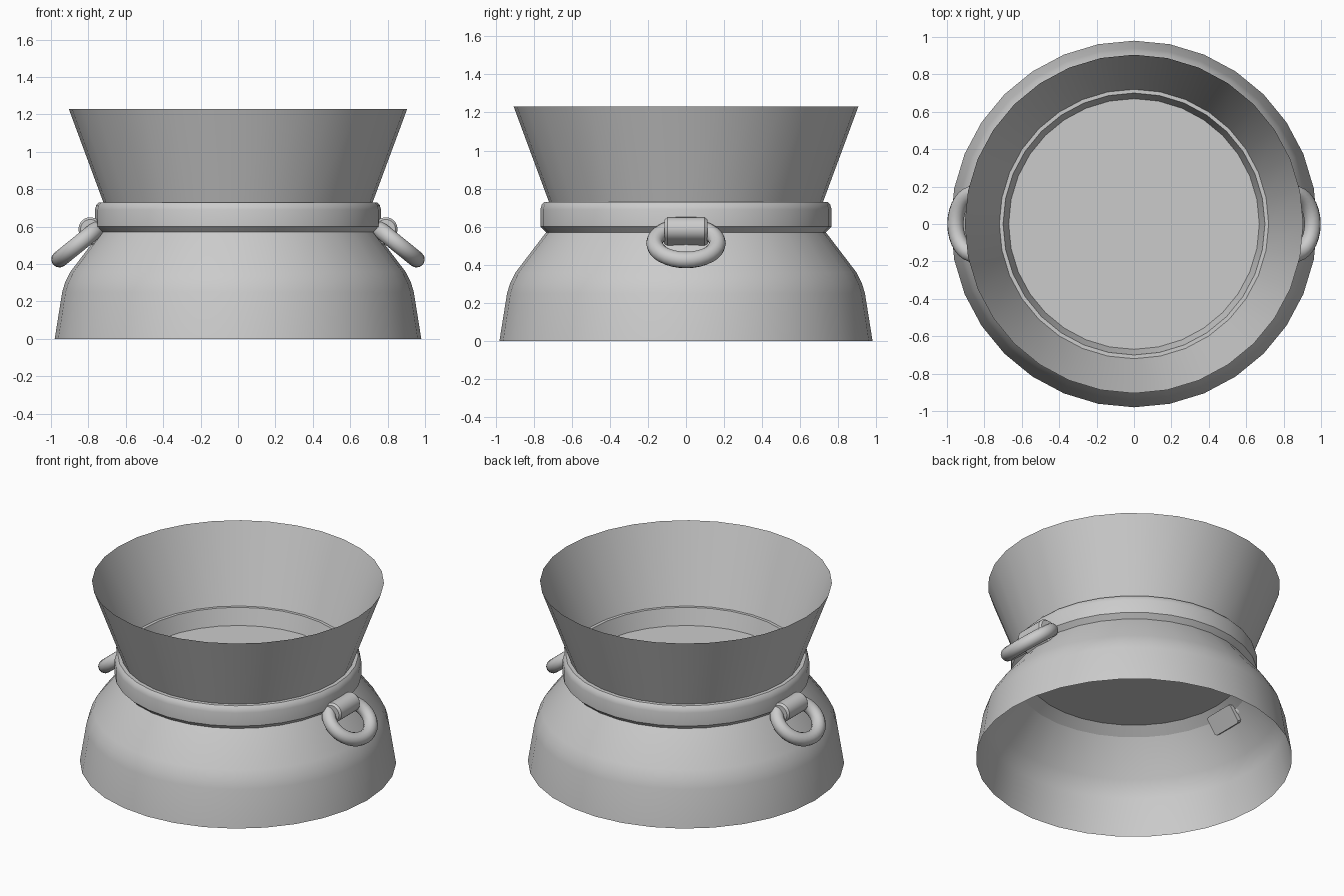
import bpy, bmesh, math
from mathutils import Vector

if "Cube" in bpy.data.objects:
    bpy.data.objects.remove(bpy.data.objects["Cube"])

SEG = 32


def make_object(name, bm, angle=30):
    bmesh.ops.recalc_face_normals(bm, faces=bm.faces)
    me = bpy.data.meshes.new(name)
    bm.to_mesh(me)
    bm.free()
    ob = bpy.data.objects.new(name, me)
    bpy.context.collection.objects.link(ob)
    bpy.ops.object.select_all(action='DESELECT')
    ob.select_set(True)
    bpy.context.view_layer.objects.active = ob
    bpy.ops.object.shade_smooth_by_angle(angle=math.radians(angle))
    return ob


def skin(bm, loops, close_u, close_v):
    """Join rows of points with quads."""
    rows = [[bm.verts.new(p) for p in row] for row in loops]
    n, m = len(rows), len(rows[0])
    for i in range(n if close_u else n - 1):
        for j in range(m if close_v else m - 1):
            a, b = rows[i], rows[(i + 1) % n]
            bm.faces.new((a[j], a[(j + 1) % m], b[(j + 1) % m], b[j]))
    return rows


def lathe(name, profile, closed=False, cap=False):
    bm = bmesh.new()
    loops = [[(r * math.cos(2 * math.pi * k / SEG), r * math.sin(2 * math.pi * k / SEG), z)
              for k in range(SEG)] for r, z in profile]
    rows = skin(bm, loops, closed, True)
    if cap:
        bm.faces.new(rows[-1])
    return make_object(name, bm)


# Flared stand, open underneath
lathe("base", [(0.98, 0), (0.94, 0.25), (0.925, 0.30), (0.895, 0.36), (0.735, 0.57)])
# Collar round the waist
lathe("collar", [(0.735, 0.57), (0.765, 0.60), (0.765, 0.69), (0.758, 0.715),
                 (0.745, 0.73), (0.70, 0.73), (0.67, 0.62)], closed=True)
# Funnel-shaped bowl wall
lathe("bowl_wall", [(0.72, 0.73), (0.905, 1.23)])

# Bowl floor
bm = bmesh.new()
bmesh.ops.create_circle(bm, cap_ends=True, segments=SEG, radius=0.67)
bmesh.ops.translate(bm, verts=bm.verts, vec=(0, 0, 0.62))
make_object("bowl_floor", bm)


def lug(side):
    # Rounded block pushed into the wall, long axis along y
    bm = bmesh.new()
    out = Vector((0.81, 0, 0.58)).normalized()
    up = Vector((-out.z, 0, out.x))
    tip = Vector((0.79, 0, 0.587))
    r = 0.063

    def section(y, k):
        pts = []
        for i in range(13):
            a = -math.pi / 2 + math.pi * i / 12
            pts.append(tip + (out * math.cos(a) + up * math.sin(a)) * r * k)
        pts.append(tip - out * 0.09 + up * r * k)
        pts.append(tip - out * 0.09 - up * r * k)
        return [(p.x * side, y, p.z) for p in pts]

    rows = skin(bm, [section(-0.112, 0.82), section(-0.098, 1),
                     section(0.098, 1), section(0.112, 0.82)], False, True)
    bm.faces.new(rows[0])
    bm.faces.new(rows[-1])
    return make_object("handle_lug", bm, 35)


def ring(side):
    # Hanging ring, tilted outward
    bm = bmesh.new()
    d = Vector((0.78, 0, -0.63)).normalized()
    n = Vector((0.63, 0, 0.78)).normalized()
    c = Vector((0.846, 0, 0.513))
    loops = []
    for i in range(32):
        a = 2 * math.pi * i / 32
        radial = d * math.cos(a) + Vector((0, 1, 0)) * math.sin(a)
        mid = c + d * 0.14 * math.cos(a) + Vector((0, 0.165 * math.sin(a), 0))
        row = []
        for j in range(12):
            b = 2 * math.pi * j / 12
            p = mid + (radial * math.cos(b) + n * math.sin(b)) * 0.044
            row.append((p.x * side, p.y, p.z))
        loops.append(row)
    skin(bm, loops, True, True)
    return make_object("handle_ring", bm, 60)


for s in (-1, 1):
    lug(s)
    ring(s)
